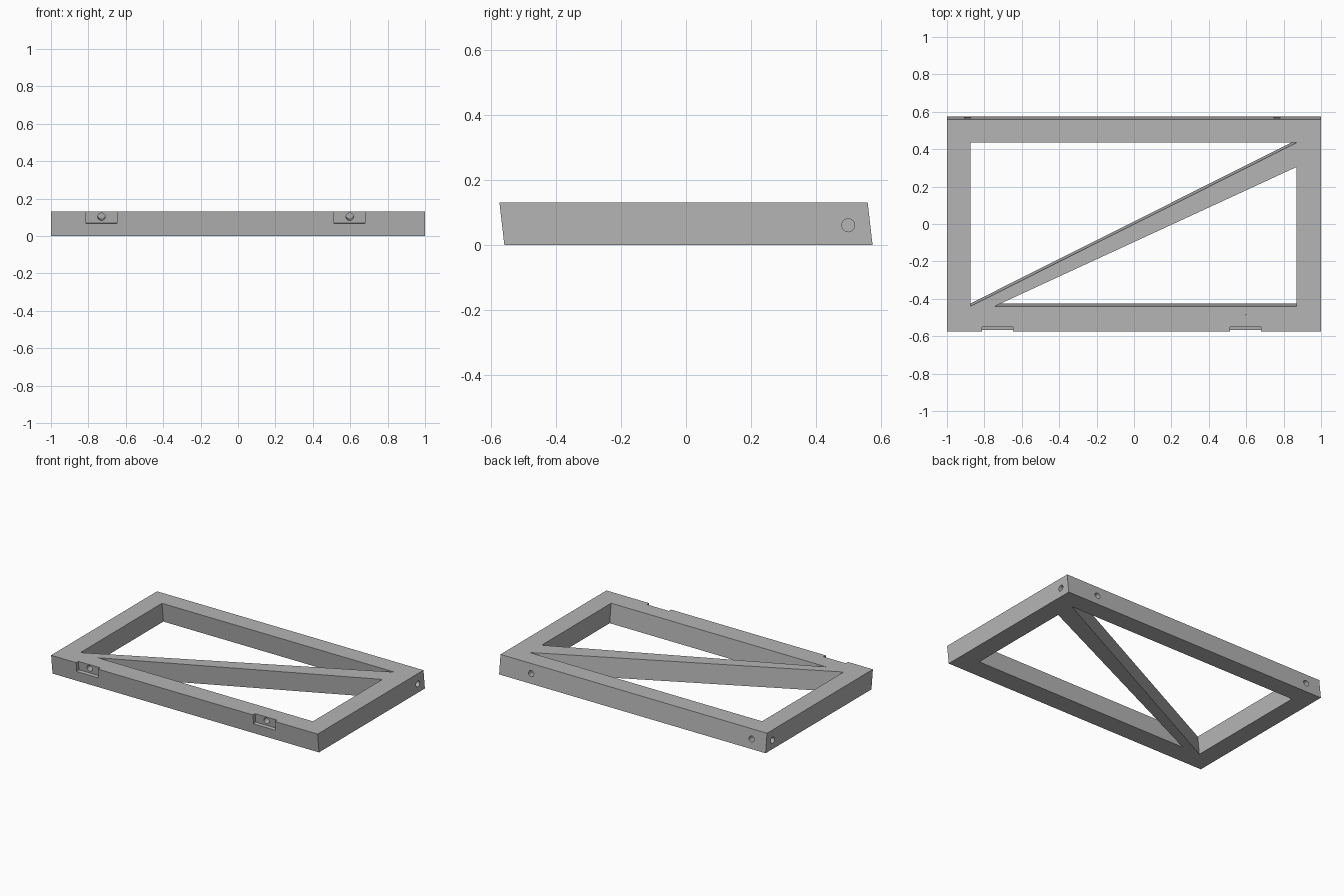
import bpy, bmesh, math
from mathutils import Matrix

if "Cube" in bpy.data.objects:
    bpy.data.objects.remove(bpy.data.objects["Cube"])

HEIGHT = 0.13
LEAN = 0.015 / HEIGHT          # front and back faces tilt towards the front
TILT = math.atan(LEAN)
DRILL_RADIUS, DRILL_DEPTH = 0.02, 0.07

grey = bpy.data.materials.new("grey")
grey.use_nodes = True
grey.diffuse_color = (0.46, 0.46, 0.46, 1)
grey.node_tree.nodes["Principled BSDF"].inputs["Base Color"].default_value = (0.46, 0.46, 0.46, 1)


def make_object(name, bm):
    bmesh.ops.recalc_face_normals(bm, faces=bm.faces)
    mesh = bpy.data.meshes.new(name)
    bm.to_mesh(mesh)
    bm.free()
    mesh.materials.append(grey)
    obj = bpy.data.objects.new(name, mesh)
    bpy.context.collection.objects.link(obj)
    return obj


def leaning_prism(name, outline, low, high):
    """Extrude a top outline through z, sliding it in y with the lean."""
    bm = bmesh.new()
    rings = [[bm.verts.new((x, y + (HEIGHT - z) * LEAN, z)) for x, y in outline]
             for z in (low, high)]
    for ring in rings:
        bm.faces.new(ring)
    for i in range(len(outline)):
        j = (i + 1) % len(outline)
        bm.faces.new((rings[0][i], rings[0][j], rings[1][j], rings[1][i]))
    return make_object(name, bm)


def drill(name, location, rotation, depth=DRILL_DEPTH):
    bm = bmesh.new()
    bmesh.ops.create_cone(bm, cap_ends=True, segments=24, radius1=DRILL_RADIUS,
                          radius2=DRILL_RADIUS, depth=2 * depth,
                          matrix=Matrix.Translation(location) @ rotation)
    return make_object(name, bm)


# Frame slab
frame = leaning_prism("braced_frame", [(-1, -0.575), (1, -0.575), (1, 0.56), (-1, 0.56)], 0, HEIGHT)

# Two triangular openings, which leave the diagonal brace between them
cutters = [
    leaning_prism("rear_opening", [(-0.875, -0.44), (0.87, 0.435), (-0.875, 0.435)], -0.05, 0.18),
    leaning_prism("front_opening", [(-0.745, -0.44), (0.87, -0.44), (0.87, 0.305)], -0.05, 0.18),
]

# Hinge notches in the front face, each with a screw hole
along_y = Matrix.Rotation(TILT + math.pi / 2, 4, "X")
for x in (-0.73, 0.597):
    bm = bmesh.new()
    bmesh.ops.create_cube(bm, size=1, matrix=Matrix.Translation((x, -0.567, 0.067))
                          @ Matrix.Rotation(TILT, 4, "X")
                          @ Matrix.Diagonal((0.165, 0.046, 0.2, 1))
                          @ Matrix.Translation((0, 0, 0.5)))
    cutters.append(make_object("notch", bm))
    cutters.append(drill("notch_hole", (x, -0.572, 0.1), along_y, 0.09))

# Dowel holes in the back face and both ends
for x in (-0.89, 0.765):
    cutters.append(drill("back_hole", (x, 0.567, 0.065), along_y))
for x in (-1, 1):
    cutters.append(drill("end_hole", (x, 0.5, 0.06), Matrix.Rotation(math.pi / 2, 4, "Y")))

for cutter in cutters:
    cutter.hide_render = True
    cut = frame.modifiers.new(cutter.name, "BOOLEAN")
    cut.operation, cut.solver, cut.object = "DIFFERENCE", "EXACT", cutter

# Bake the cuts and discard the cutters
bpy.context.view_layer.update()
baked = bpy.data.meshes.new_from_object(frame.evaluated_get(bpy.context.evaluated_depsgraph_get()))
frame.modifiers.clear()
frame.data = baked
for cutter in cutters:
    bpy.data.objects.remove(cutter)

bpy.ops.object.select_all(action="DESELECT")
frame.select_set(True)
bpy.context.view_layer.objects.active = frame
bpy.ops.object.shade_smooth_by_angle(angle=math.radians(30))
